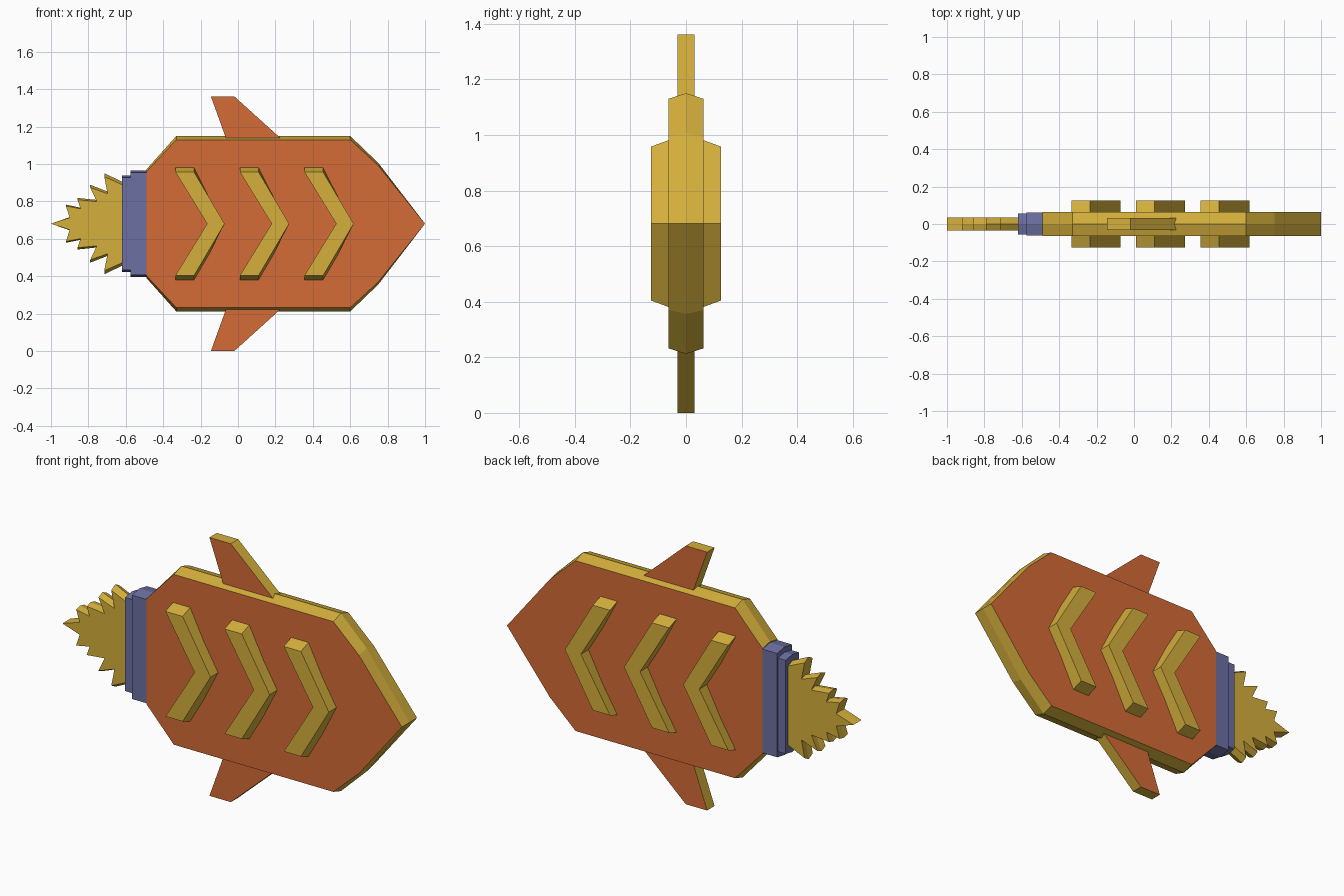
import bpy, bmesh

if "Cube" in bpy.data.objects:
    bpy.data.objects.remove(bpy.data.objects["Cube"])

CZ = 0.681  # height of the horizontal symmetry axis


def material(name, rgb):
    m = bpy.data.materials.new(name)
    m.diffuse_color = (*rgb, 1)
    m.use_nodes = True
    m.node_tree.nodes["Principled BSDF"].inputs["Base Color"].default_value = m.diffuse_color
    return m


gold = material("gold", (0.66, 0.43, 0.045))
orange = material("burnt orange", (0.66, 0.145, 0.038))
blue = material("slate blue", (0.15, 0.16, 0.36))


def mirrored(upper):
    """Close an upper half profile (x, height) with its mirror image below the axis."""
    return upper + [(x, -h) for x, h in reversed(upper) if h > 0]


def slab(name, outline, depth, taper, rim, face=None):
    """Plate with a ridged rim: full outline at y=0, squeezed in height at y=+-depth."""
    bm = bmesh.new()
    loops = [[bm.verts.new((x, y, CZ + h * s)) for x, h in outline]
             for y, s in ((-depth, taper), (0, 1), (depth, taper))]
    bm.faces.new(loops[0])
    bm.faces.new(loops[2][::-1])
    n = len(outline)
    for a, b in zip(loops, loops[1:]):
        for i in range(n):
            j = (i + 1) % n
            bm.faces.new((a[i], b[i], b[j], a[j]))
    bmesh.ops.recalc_face_normals(bm, faces=bm.faces)
    # broad faces take the second colour
    for f in bm.faces:
        f.material_index = int(face is not None and abs(f.normal.y) > 0.9)
    me = bpy.data.meshes.new(name)
    bm.to_mesh(me)
    bm.free()
    me.materials.append(rim)
    if face:
        me.materials.append(face)
    ob = bpy.data.objects.new(name, me)
    bpy.context.collection.objects.link(ob)
    return ob


# main body plate
slab("body", mirrored([(-0.49, 0.29), (-0.33, 0.469), (0.6, 0.469), (0.75, 0.325), (1.0, 0)]),
     0.063, 0.957, gold, orange)

# raised chevrons running through the body
for k in range(3):
    dx = 0.345 * k
    slab(f"chevron_{k + 1}",
         mirrored([(-0.165 + dx, 0), (-0.335 + dx, 0.323), (-0.235 + dx, 0.323), (-0.072 + dx, 0)]),
         0.126, 0.857, gold)

# upper and lower fins
for name, s in (("upper_fin", 1), ("lower_fin", -1)):
    slab(name, [(-0.145, 0.681 * s), (-0.02, 0.681 * s), (0.25, 0.437 * s), (-0.057, 0.437 * s)],
         0.031, 1, gold, orange)

# stepped collar
slab("collar_wide", mirrored([(-0.575, 0.285), (-0.49, 0.285)]), 0.062, 0.96, blue)
slab("collar_narrow", mirrored([(-0.62, 0.257), (-0.575, 0.257)]), 0.055, 0.96, blue)

# spiked tail
slab("spiked_tail", mirrored([
    (-1.0, 0), (-0.9, 0.035), (-0.92, 0.102), (-0.842, 0.086), (-0.858, 0.138),
    (-0.755, 0.127), (-0.79, 0.208), (-0.697, 0.172), (-0.715, 0.27), (-0.61, 0.22)]),
    0.034, 0.93, gold)
